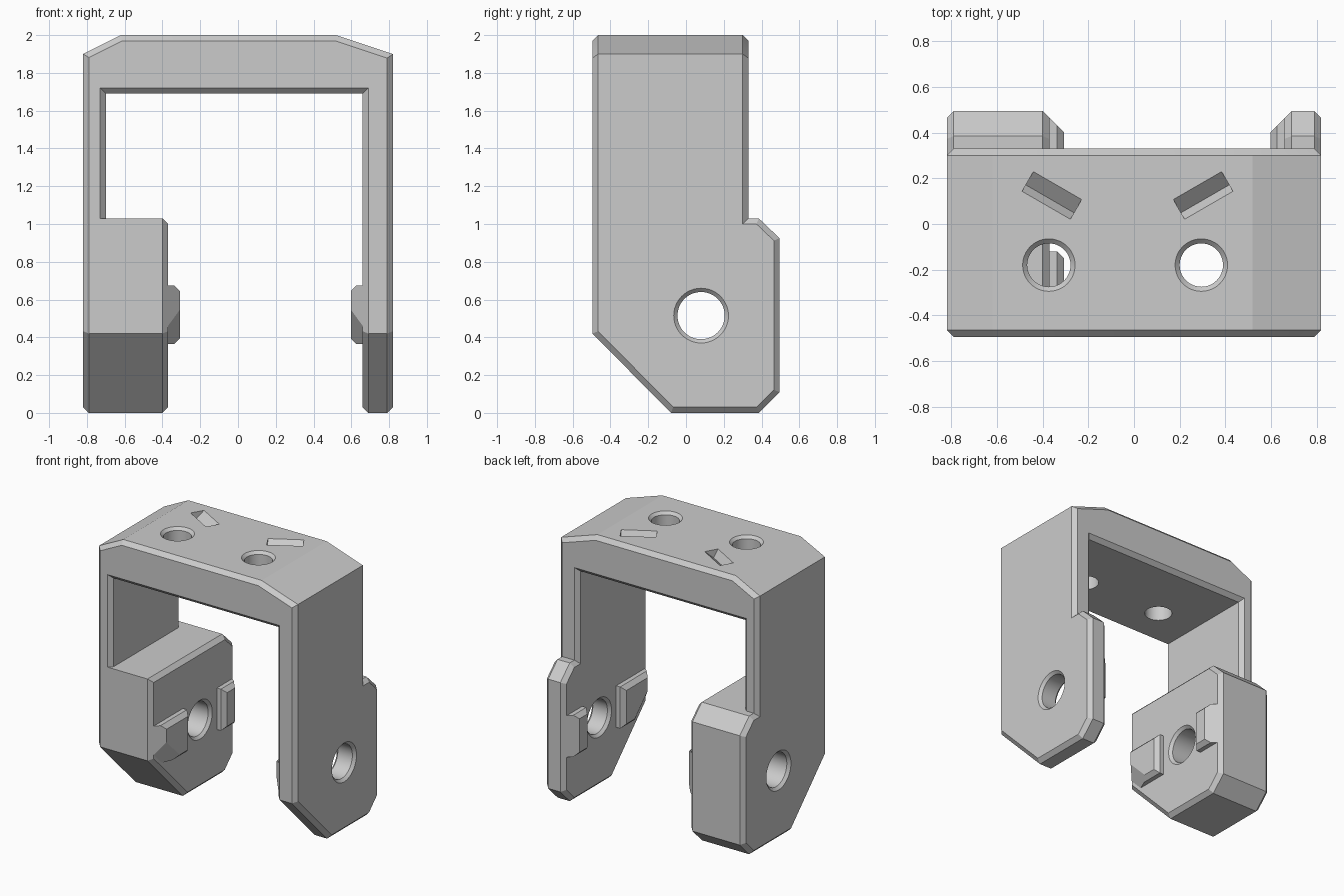
import bpy, bmesh, math
from mathutils import Vector, Matrix

old = bpy.data.objects.get("Cube")
if old:
    bpy.data.objects.remove(old, do_unlink=True)

grey = bpy.data.materials.new("plain grey")
grey.use_nodes = True
grey.diffuse_color = (0.6, 0.6, 0.6, 1)
grey.node_tree.nodes["Principled BSDF"].inputs["Base Color"].default_value = (0.6, 0.6, 0.6, 1)

CH = 0.03  # edge chamfer


def finish(bm, name):
    bmesh.ops.recalc_face_normals(bm, faces=bm.faces)
    mesh = bpy.data.meshes.new(name)
    bm.to_mesh(mesh)
    bm.free()
    mesh.materials.append(grey)
    obj = bpy.data.objects.new(name, mesh)
    bpy.context.collection.objects.link(obj)
    return obj


def prism(name, outline, axis, lo, hi, chamfer=CH):
    """Extrude a 2D outline along x or y and chamfer both end caps."""
    place = {"x": lambda a, b: (lo, a, b), "y": lambda a, b: (a, lo, b)}[axis]
    shift = Vector((hi - lo, 0, 0)) if axis == "x" else Vector((0, hi - lo, 0))
    bm = bmesh.new()
    cap = bm.faces.new([bm.verts.new(place(a, b)) for a, b in outline])
    rim = list(cap.edges)
    ext = bmesh.ops.extrude_face_region(bm, geom=[cap], use_keep_orig=True)["geom"]
    moved = [g for g in ext if isinstance(g, bmesh.types.BMVert)]
    bmesh.ops.translate(bm, verts=moved, vec=shift)
    rim += [g for g in ext if isinstance(g, bmesh.types.BMEdge)]
    bmesh.ops.recalc_face_normals(bm, faces=bm.faces)
    if chamfer:
        bmesh.ops.bevel(bm, geom=rim, offset=chamfer, segments=1, affect="EDGES", profile=0.5)
    return finish(bm, name)


def bored_cutter(name, centre, axis, length, radius, flare, both):
    """Cylinder with a flared mouth at one or both ends."""
    h = length / 2
    prof = [(h + 0.05, radius + flare + 0.05), (h - flare, radius)]
    prof += [(-h + flare, radius), (-h - 0.05, radius + flare + 0.05)] if both else [(-h - 0.05, radius)]
    n = 48
    bm = bmesh.new()
    rings = [[bm.verts.new((r * math.cos(math.tau * i / n), r * math.sin(math.tau * i / n), z))
              for i in range(n)] for z, r in prof]
    for a, b in zip(rings, rings[1:]):
        for i in range(n):
            j = (i + 1) % n
            bm.faces.new((a[i], a[j], b[j], b[i]))
    bm.faces.new(rings[0])
    bm.faces.new(rings[-1])
    turn = Matrix.Rotation(math.pi / 2, 4, "Y") if axis == "x" else Matrix()
    bmesh.ops.transform(bm, matrix=Matrix.Translation(centre) @ turn, verts=bm.verts)
    return finish(bm, name)


def guide_tab(name, y0, y1, cuts, base, side):
    """Raised pad on a leg's inner face, trimmed by planes."""
    z0, z1, x0, x1 = 0.365, 0.675, -0.028, 0.063
    bm = bmesh.new()
    bmesh.ops.create_cube(bm, size=1)
    for v in bm.verts:
        v.co = (x1 if v.co.x > 0 else x0, y1 if v.co.y > 0 else y0, z1 if v.co.z > 0 else z0)
    cuts = cuts + [((x1, 0, z1 - CH), (1, 0, 1)), ((x1, 0, z0 + CH), (1, 0, -1))]
    for co, no in cuts:
        bmesh.ops.bisect_plane(bm, geom=bm.verts[:] + bm.edges[:] + bm.faces[:],
                               plane_co=co, plane_no=no, clear_outer=True)
        bmesh.ops.holes_fill(bm, edges=[e for e in bm.edges if e.is_boundary], sides=0)
    for v in bm.verts:
        v.co.x = base + side * v.co.x
    return finish(bm, name)


def combine(target, other, operation):
    mod = target.modifiers.new(operation, "BOOLEAN")
    mod.operation = operation
    mod.solver = "EXACT"
    mod.object = other
    bpy.ops.object.select_all(action="DESELECT")
    bpy.context.view_layer.objects.active = target
    target.select_set(True)
    bpy.ops.object.modifier_apply(modifier=mod.name)
    bpy.data.objects.remove(other, do_unlink=True)


F, B = -0.495, 0.33  # front and upper back
foot = [(F, 0.42), (-0.08, 0), (0.385, 0), (0.495, 0.11), (0.495, 0.925), (0.385, 1.03)]

# Bridge across the top
bracket = prism("bracket", [(-0.82, 1.69), (0.82, 1.69), (0.82, 1.9), (0.52, 2), (-0.62, 2), (-0.82, 1.9)],
                "y", F, B)

# Legs: thin one on the left, thin post over a thick block on the right
parts = [
    prism("left_leg", foot + [(B, 1.03), (B, 1.8), (F, 1.8)], "x", 0.66, 0.82),
    prism("right_post", [(F, 0.8), (B, 0.8), (B, 1.8), (F, 1.8)], "x", -0.82, -0.70),
    prism("right_block", foot + [(F, 1.03)], "x", -0.82, -0.37),
]

# Guide tabs in front of and behind each side hole
front_cuts = [((-0.03, F, 0), (1, -1, 0)), ((0.063, -0.15, 0), (1, 1, 0)),
              ((-0.03, F, 0.42), (0.225, -0.095, -0.095))]
back_cuts = [((-0.03, 0.495, 0), (1, 1, 0)), ((0.063, 0.31, 0), (1, -1, 0))]
for label, base, side in (("right", -0.37, 1), ("left", 0.66, -1)):
    parts.append(guide_tab(label + "_front_tab", F, -0.12, front_cuts, base, side))
    parts.append(guide_tab(label + "_back_tab", 0.28, 0.495, back_cuts, base, side))
for part in parts:
    combine(bracket, part, "UNION")

# Side holes and top screw holes
cutters = [
    bored_cutter("left_bore", (0.74, 0.08, 0.515), "x", 0.16, 0.125, 0.02, True),
    bored_cutter("right_bore", (-0.595, 0.08, 0.515), "x", 0.45, 0.125, 0.02, True),
]
for x in (-0.373, 0.295):
    cutters.append(bored_cutter("top_bore", (x, -0.18, 1.845), "z", 0.31, 0.095, 0.02, False))

# Slanted V-shaped notches on the top
for x, angle in ((-0.36, -30), (0.303, 30)):
    notch = prism("notch", [(-0.055, 0.01), (0.06, 0.01), (0.05, 0), (-0.017, -0.06)], "x", -0.122, 0.122, 0)
    notch.data.transform(Matrix.Translation((x, 0.125, 2)) @ Matrix.Rotation(math.radians(angle), 4, "Z"))
    cutters.append(notch)
for cutter in cutters:
    combine(bracket, cutter, "DIFFERENCE")

bracket.select_set(True)
bpy.context.view_layer.objects.active = bracket
bpy.ops.object.shade_smooth_by_angle(angle=math.radians(15))
